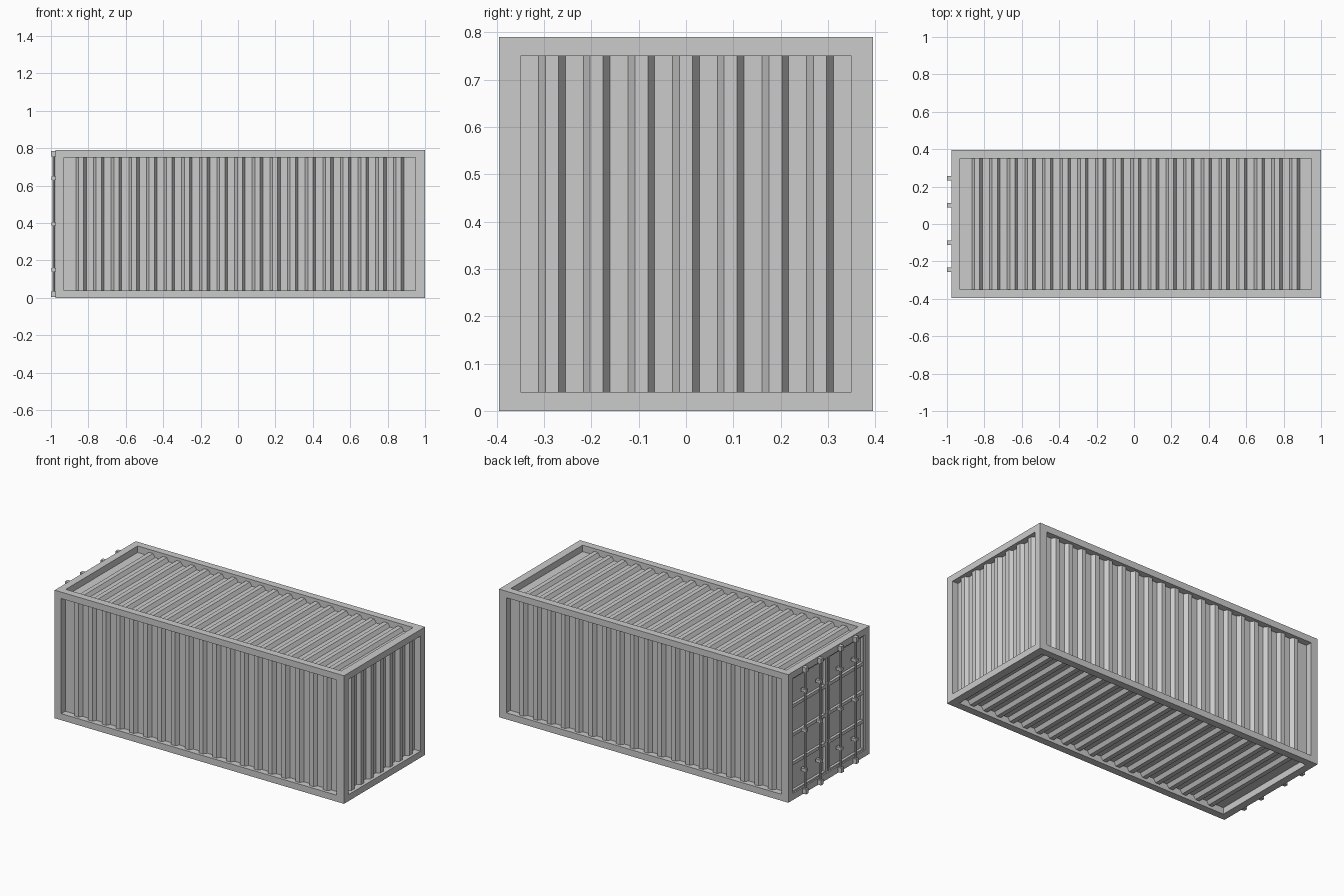
import bpy, bmesh
from mathutils import Vector

if "Cube" in bpy.data.objects:
    bpy.data.objects.remove(bpy.data.objects["Cube"])

X0, X1, W, H = -0.975, 1.0, 0.395, 0.79
DEPTH, RIB, PITCH = 0.04, 0.022, 0.0943
RIB_PROFILE = [(0, 0), (0.0145, 1), (0.042, 1), (0.0565, 0)]


def make_object(name, bm):
    bmesh.ops.remove_doubles(bm, verts=bm.verts, dist=1e-5)
    mesh = bpy.data.meshes.new(name)
    bm.to_mesh(mesh)
    bm.free()
    ob = bpy.data.objects.new(name, mesh)
    bpy.context.collection.objects.link(ob)
    return ob


def quad(bm, pts):
    bm.faces.new([bm.verts.new(p) for p in pts])


def box(bm, lo, hi):
    lo, hi = Vector(lo), Vector(hi)
    verts = bmesh.ops.create_cube(bm, size=1)["verts"]
    for v in verts:
        v.co = Vector(a * b for a, b in zip(v.co, hi - lo)) + (lo + hi) / 2


def corners(r):
    return [(r[0], r[2]), (r[1], r[2]), (r[1], r[3]), (r[0], r[3])]


# Rim around an opening plus the inward return walls
def ring(bm, to3, outer, inner, top, depth):
    o, i = corners(outer), corners(inner)
    for k in range(4):
        j = (k + 1) % 4
        quad(bm, [to3(*o[k], top), to3(*o[j], top), to3(*i[j], top), to3(*i[k], top)])
        quad(bm, [to3(*i[k], top), to3(*i[j], top), to3(*i[j], depth), to3(*i[k], depth)])


def mapper(u, v, n, dist):
    u, v, n = Vector(u), Vector(v), Vector(n)
    return lambda a, b, d: u * a + v * b + n * (dist - d)


# Corrugated sheet with ribs running along the second axis
def corrugated(name, to3, r, count):
    span = (count - 1) * PITCH + RIB_PROFILE[-1][0]
    start = (r[0] + r[1] - span) / 2
    line = [(r[0], DEPTH)]
    for k in range(count):
        line += [(start + k * PITCH + a, DEPTH - RIB * h) for a, h in RIB_PROFILE]
    line.append((r[1], DEPTH))
    bm = bmesh.new()
    for (a, d), (b, e) in zip(line, line[1:]):
        quad(bm, [to3(a, r[2], d), to3(b, r[2], e), to3(b, r[3], e), to3(a, r[3], d)])
    make_object(name, bm)


x, y, z = (1, 0, 0), (0, 1, 0), (0, 0, 1)
nx, ny, nz = (-1, 0, 0), (0, -1, 0), (0, 0, -1)
frame = bmesh.new()
oz, iz, oy, iy = (0, H), (0.04, 0.75), (-W, W), (-0.35, 0.35)
ox, ix, oxr, ixr = (X0, X1), (-0.93, 0.95), (-X1, -X0), (-0.95, 0.93)

# Four long sides and the closed end
sides = [
    ("front_wall", mapper(x, z, ny, W), ox + oz, ix + iz, 19),
    ("back_wall", mapper(nx, z, y, W), oxr + oz, ixr + iz, 19),
    ("roof", mapper(x, y, z, H), ox + oy, ix + iy, 19),
    ("floor", mapper(nx, y, nz, 0), oxr + oy, ixr + iy, 19),
    ("end_wall", mapper(y, z, x, X1), oy + oz, iy + iz, 7),
]
for name, to3, outer, inner, count in sides:
    ring(frame, to3, outer, inner, 0, DEPTH)
    corrugated(name, to3, inner, count)

# Door end of the frame
door_map = mapper(ny, z, nx, -X0)
ring(frame, door_map, oy + oz, iy + iz, 0, 0.012)
make_object("frame", frame)

# Two doors, each with four recessed panels
for name, a, b in (("left_door", -0.35, -0.003), ("right_door", 0.003, 0.35)):
    bm = bmesh.new()
    row = (iz[1] - iz[0]) / 4
    for k in range(4):
        lo, hi = iz[0] + k * row, iz[0] + (k + 1) * row
        left, right = (a + 0.008, b - 0.02) if a < 0 else (a + 0.02, b - 0.008)
        panel = (left, right, lo + 0.01, hi - 0.01)
        ring(bm, door_map, (a, b, lo, hi), panel, 0.008, 0.024)
        quad(bm, [door_map(*c, 0.024) for c in corners(panel)])
    make_object(name, bm)
bm = bmesh.new()
box(bm, (X0 + 0.014, -0.003, iz[0]), (X0 + 0.02, 0.003, iz[1]))
make_object("door_seam", bm)

# Locking bars with end cams and guide brackets
for k, yc in enumerate((-0.245, -0.1, 0.1, 0.245)):
    bm = bmesh.new()
    rod = bmesh.ops.create_cone(bm, cap_ends=True, segments=10, radius1=0.007,
                                radius2=0.007, depth=0.76)["verts"]
    bmesh.ops.translate(bm, verts=rod, vec=(-0.986, yc, H / 2))
    for zc in (0.02, H - 0.02):
        box(bm, (-1, yc - 0.012, zc - 0.015), (X0 + 0.002, yc + 0.012, zc + 0.015))
    for zc in (0.15, 0.395, 0.64):
        box(bm, (-0.997, yc - 0.011, zc - 0.009), (X0 + 0.012, yc + 0.011, zc + 0.009))
    make_object(f"locking_bar_{k + 1}", bm)
